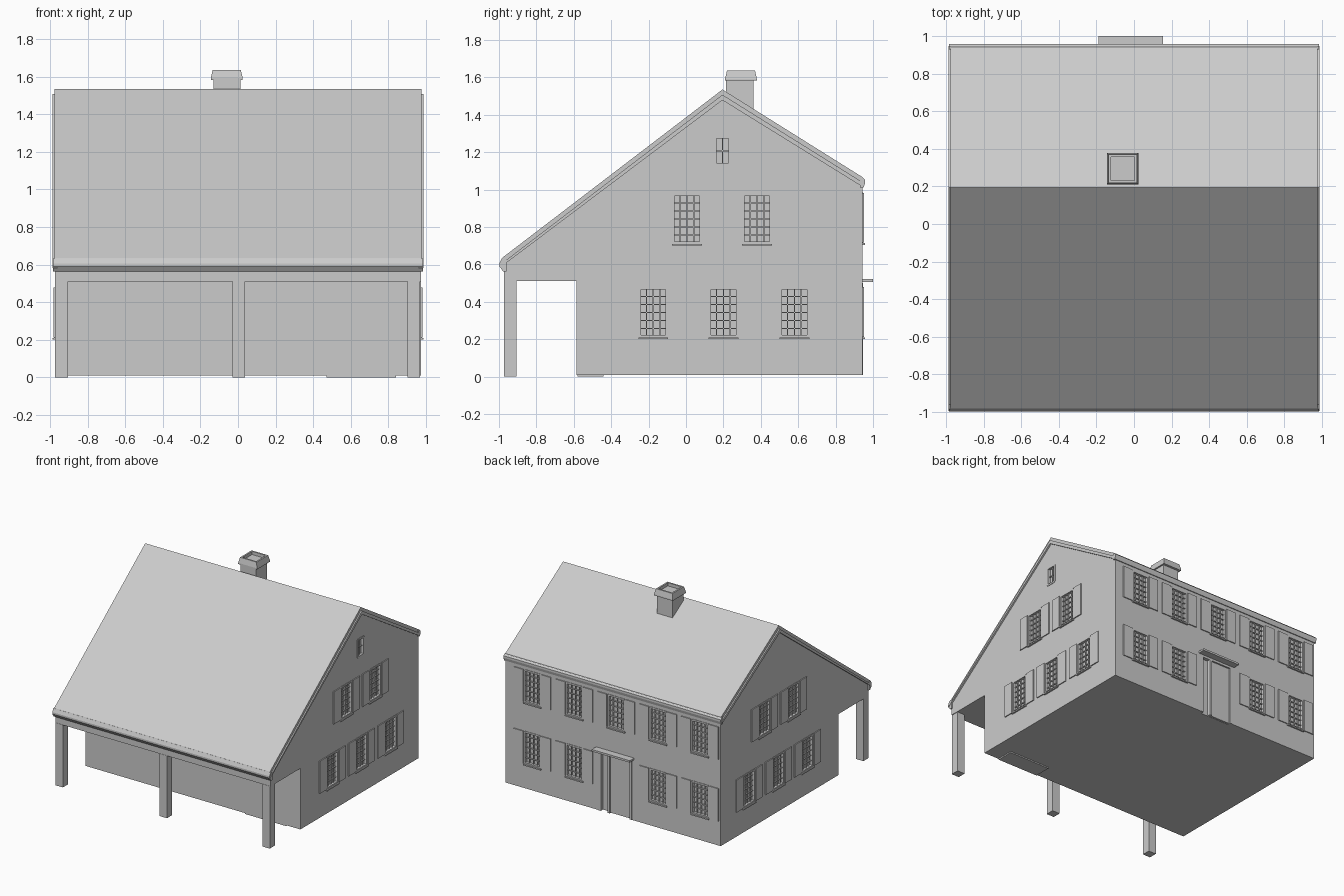
import bpy, bmesh
from mathutils import Matrix, Vector

if "Cube" in bpy.data.objects:
    bpy.data.objects.remove(bpy.data.objects["Cube"])

HX, BACK, FRONT = 0.975, 0.943, -0.585      # wall planes


def finish(name, bm):
    bmesh.ops.recalc_face_normals(bm, faces=bm.faces[:])
    me = bpy.data.meshes.new(name)
    bm.to_mesh(me)
    bm.free()
    ob = bpy.data.objects.new(name, me)
    bpy.context.collection.objects.link(ob)
    return ob


def add_box(bm, a, b):
    a, b = Vector(a), Vector(b)
    size = b - a
    m = Matrix.Translation((a + b) / 2) @ Matrix.Diagonal((abs(size.x), abs(size.y), abs(size.z), 1))
    bmesh.ops.create_cube(bm, size=1, matrix=m)


def boxes(name, *pairs):
    bm = bmesh.new()
    for a, b in pairs:
        add_box(bm, a, b)
    return finish(name, bm)


def add_prism(bm, profile, x0, x1):
    """Extrude a (y, z) outline along x."""
    f = bm.faces.new([bm.verts.new((x0, y, z)) for y, z in profile])
    r = bmesh.ops.extrude_face_region(bm, geom=[f])
    bmesh.ops.translate(bm, vec=(x1 - x0, 0, 0),
                        verts=[v for v in r["geom"] if isinstance(v, bmesh.types.BMVert)])


def wall_point(side, u, z, d):
    """u along the wall, d outward from its surface."""
    return {"back": (u, BACK + d, z), "right": (HX + d, u, z), "left": (-HX - d, u, z)}[side]


def wall_box(bm, side, u0, u1, z0, z1, d0, d1):
    add_box(bm, wall_point(side, u0, z0, d0), wall_point(side, u1, z1, d1))


# House body with the overhanging porch storey
bm = bmesh.new()
add_prism(bm, [(FRONT, 0.01), (BACK, 0.01), (BACK, 1.03), (0.195, 1.49),
               (-0.972, 0.6), (-0.972, 0.51), (FRONT, 0.51)], -HX, HX)
house_body = finish("house_body", bm)

# Roof shell
bm = bmesh.new()
add_prism(bm, [(-0.997, 0.592), (-0.983, 0.635), (0.195, 1.535), (0.943, 1.067),
               (0.952, 1.03), (0.195, 1.50)], -HX - 0.003, HX + 0.003)
finish("roof", bm)

# Rake boards along the gables
bm = bmesh.new()
for s in (-1, 1):
    add_prism(bm, [(-0.995, 0.582), (-0.983, 0.607), (0.195, 1.507), (0.948, 1.037),
                   (0.948, 1.012), (0.195, 1.478)], s * 0.96, s * 0.988)
finish("rake_boards", bm)

# Eave mouldings, front and back
bm = bmesh.new()
add_prism(bm, [(-0.96, 0.562), (-0.978, 0.562), (-0.998, 0.59), (-0.998, 0.605),
               (-0.985, 0.632), (-0.96, 0.632)], -0.985, 0.985)
add_prism(bm, [(0.93, 1.012), (0.95, 1.012), (0.957, 1.035), (0.957, 1.052),
               (0.945, 1.064), (0.93, 1.064)], -0.985, 0.985)
finish("eave_mouldings", bm)

# Porch posts and doorstep slab
boxes("porch_posts", *[((x - 0.034, -0.974, 0), (x + 0.034, -0.906, 0.512))
                       for x in (-0.94, 0.004, 0.936)])
boxes("step_slab", ((0.47, -0.58, 0), (0.84, -0.44, 0.012)))

# Windows: shared pieces gathered per part
windows = [("back", u, 0.715) for u in (-0.79, -0.41, -0.03, 0.35, 0.73)]
windows += [("back", u, 0.21) for u in (-0.79, -0.41, 0.35, 0.73)]
for side in ("left", "right"):
    windows += [(side, u, 0.71) for u in (0.005, 0.38)]
    windows += [(side, u, 0.21) for u in (-0.175, 0.2, 0.58)]

cut, bars, sills, shutters = (bmesh.new() for _ in range(4))


def glazing(side, u0, u1, z0, z1, cols, rows):
    wall_box(cut, side, u0, u1, z0, z1, -0.018, 0.02)
    for i in range(cols + 1):
        u = u0 + (u1 - u0) * i / cols
        w = 0.007 if i in (0, cols) else 0.003
        wall_box(bars, side, u - w, u + w, z0, z1, -0.02, 0.004 if w > 0.005 else -0.008)
    for j in range(rows + 1):
        z = z0 + (z1 - z0) * j / rows
        w = 0.007 if j in (0, rows) else 0.003
        wall_box(bars, side, u0, u1, z - w, z + w, -0.02, 0.004 if w > 0.005 else -0.008)


for side, u, z in windows:
    glazing(side, u - 0.073, u + 0.073, z + 0.005, z + 0.262, 4, 6)
    wall_box(sills, side, u - 0.08, u + 0.08, z - 0.01, z, -0.01, 0.013)
    for s in (-1, 1):
        wall_box(shutters, side, u + s * 0.083, u + s * 0.168, z + 0.002, z + 0.268, -0.004, 0.008)
# Attic window, right gable only
glazing("right", 0.155, 0.235, 1.135, 1.28, 2, 2)
# Door opening
wall_box(cut, "back", -0.17, 0.13, 0.0, 0.5, -0.025, 0.02)

finish("window_bars", bars)
finish("window_sills", sills)
finish("shutters", shutters)
cutter = finish("opening_cutter", cut)
cutter.hide_render = True
mod = house_body.modifiers.new("openings", "BOOLEAN")
mod.operation = "DIFFERENCE"
mod.solver = "EXACT"
mod.object = cutter

# Back door: frame, leaf, narrow sidelight and canopy
bm = bmesh.new()
for u0, u1, z0, z1 in ((-0.17, -0.15, 0.01, 0.5), (0.11, 0.13, 0.01, 0.5),
                       (0.03, 0.05, 0.01, 0.5), (-0.17, 0.13, 0.485, 0.5)):
    wall_box(bm, "back", u0, u1, z0, z1, -0.026, 0.003)
finish("door_frame", bm)
bm = bmesh.new()
wall_box(bm, "back", -0.15, 0.03, 0.012, 0.485, -0.028, -0.01)
finish("door_leaf", bm)
bm = bmesh.new()
wall_box(bm, "back", -0.19, 0.155, 0.506, 0.522, -0.01, 0.057)
finish("door_canopy", bm)

# Chimney stack with flared, hollow cap
boxes("chimney_stack", ((-0.13, 0.215, 1.3), (0.012, 0.36, 1.59)))
bm = bmesh.new()
cx, cy = -0.06, 0.294
loops = []
for h, z in ((0.06, 1.582), (0.085, 1.582), (0.085, 1.592), (0.075, 1.636), (0.062, 1.636), (0.062, 1.61)):
    loops.append([bm.verts.new((cx + sx * h, cy + sy * h, z))
                  for sx, sy in ((-1, -1), (1, -1), (1, 1), (-1, 1))])
for a, b in zip(loops, loops[1:]):
    for i in range(4):
        j = (i + 1) % 4
        bm.faces.new((a[i], a[j], b[j], b[i]))
bm.faces.new(loops[-1])
bm.faces.new(loops[0])
finish("chimney_cap", bm)
